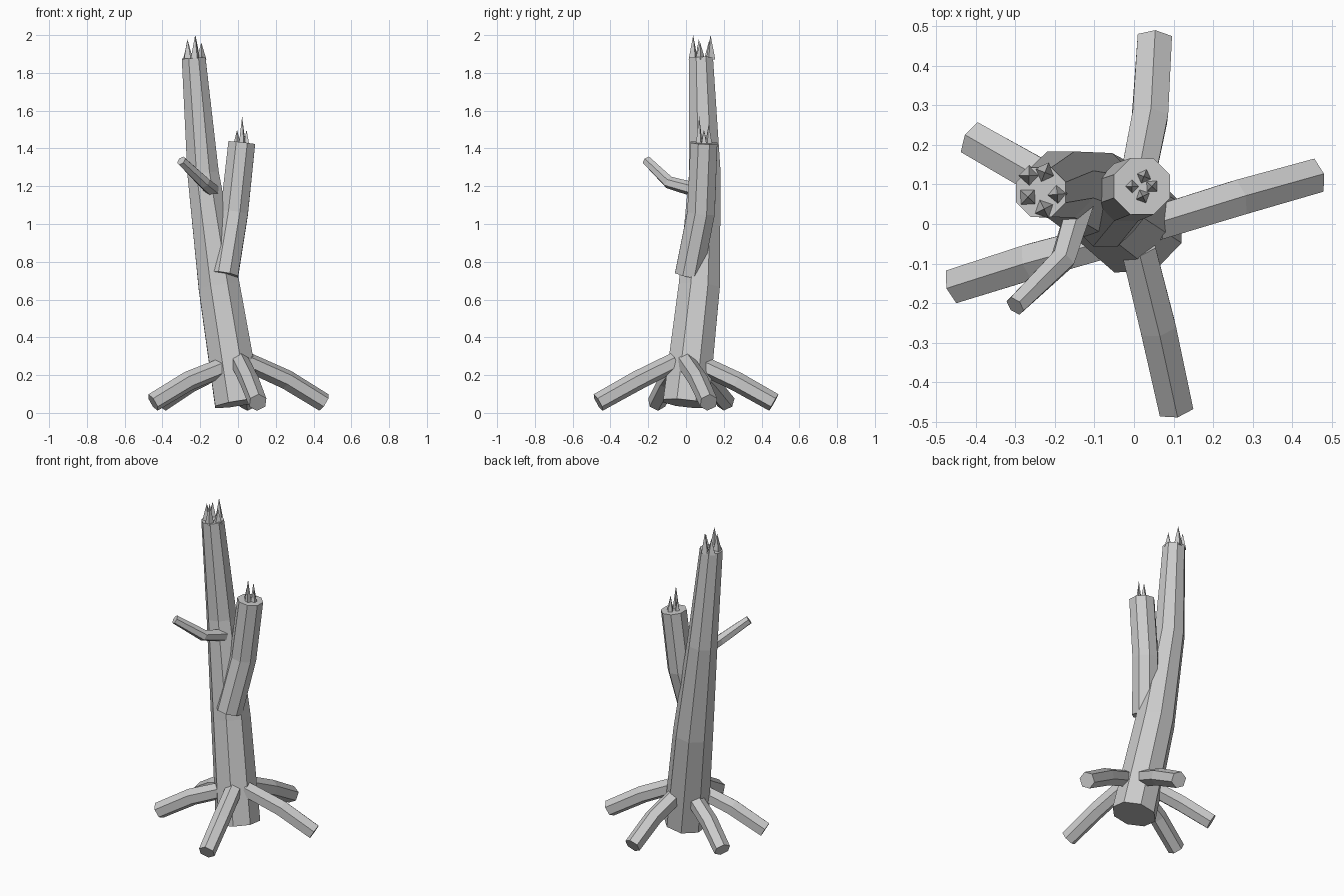
import bpy, bmesh, math
from mathutils import Vector

if "Cube" in bpy.data.objects:
    bpy.data.objects.remove(bpy.data.objects["Cube"])

bark = bpy.data.materials.new("pale grey bark")
bark.use_nodes = True
GREY = (0.6, 0.6, 0.6, 1)
bark.diffuse_color = GREY
bark.node_tree.nodes["Principled BSDF"].inputs["Base Color"].default_value = GREY


def finish(name, bm):
    bmesh.ops.recalc_face_normals(bm, faces=bm.faces)
    mesh = bpy.data.meshes.new(name)
    bm.to_mesh(mesh)
    bm.free()
    mesh.materials.append(bark)
    obj = bpy.data.objects.new(name, mesh)
    bpy.context.collection.objects.link(obj)


def limb(name, path, radii, sides, ref, turn=0.0):
    """Closed faceted tube along a path; rings stand square to the path."""
    pts = [Vector(p) for p in path]
    bm = bmesh.new()
    rings = []
    for i, p in enumerate(pts):
        d = (pts[min(i + 1, len(pts) - 1)] - pts[max(i - 1, 0)]).normalized()
        u = (Vector(ref) - d * d.dot(Vector(ref))).normalized()
        v = d.cross(u)
        angles = [turn + math.tau * k / sides for k in range(sides)]
        rings.append([bm.verts.new(p + (u * math.cos(a) + v * math.sin(a)) * radii[i])
                      for a in angles])
    for a, b in zip(rings, rings[1:]):
        for k in range(sides):
            n = (k + 1) % sides
            bm.faces.new((a[k], a[n], b[n], b[k]))
    bm.faces.new(rings[0])
    bm.faces.new(rings[-1])
    finish(name, bm)


def splinters(name, spikes, z, radius):
    """Ring of thin four-sided points on a broken end."""
    bm = bmesh.new()
    for i, (x, y, h) in enumerate(spikes):
        base = [bm.verts.new((x + radius * math.cos(a), y + radius * math.sin(a), z))
                for a in [i * 1.2 + k * math.pi / 2 for k in range(4)]]
        tip = bm.verts.new((x, y, z + h))
        bm.faces.new(base)
        for k in range(4):
            bm.faces.new((base[k], base[(k + 1) % 4], tip))
    finish(name, bm)


# Trunk and the thick broken fork
X, Z = (1, 0, 0), (0, 0, 1)
limb("trunk", [(0, 0, 0.05), (-0.1, 0.07, 0.67), (-0.185, 0.1, 1.27), (-0.235, 0.08, 1.88)],
     [0.132, 0.118, 0.09, 0.068], 8, X, math.pi / 8)
limb("fork", [(-0.073, 0.015, 0.73), (-0.02, 0.08, 1.06), (0.02, 0.095, 1.43)],
     [0.08, 0.079, 0.077], 8, X, math.pi / 8)

# Thin side twig
limb("twig", [(-0.135, 0.05, 1.18), (-0.18, -0.09, 1.22), (-0.3, -0.207, 1.335)],
     [0.038, 0.034, 0.027], 6, Z)

# Spreading roots
roots = {
    "root_right": [(-0.06, -0.04, 0.25), (-0.26, -0.095, 0.17), (-0.45, -0.155, 0.055)],
    "root_front": [(0.01, -0.06, 0.27), (0.06, -0.26, 0.17), (0.105, -0.465, 0.055)],
    "root_left": [(0.05, 0.0, 0.27), (0.26, 0.065, 0.175), (0.455, 0.12, 0.055)],
    "root_back": [(0.0, 0.07, 0.26), (0.04, 0.27, 0.165), (0.052, 0.465, 0.055)],
    "root_back_right": [(-0.07, 0.04, 0.25), (-0.25, 0.125, 0.16), (-0.405, 0.213, 0.055)],
}
for name, path in roots.items():
    limb(name, path, [0.05, 0.052, 0.05], 6, Z)

# Splintered ends
splinters("trunk_splinters", [(-0.265, 0.122, 0.1), (-0.225, 0.13, 0.13), (-0.268, 0.068, 0.11),
                              (-0.227, 0.038, 0.13), (-0.194, 0.075, 0.09)], 1.87, 0.027)
splinters("fork_splinters", [(-0.005, 0.095, 0.08), (0.025, 0.12, 0.11),
                             (0.045, 0.095, 0.08), (0.022, 0.07, 0.15)], 1.42, 0.02)
